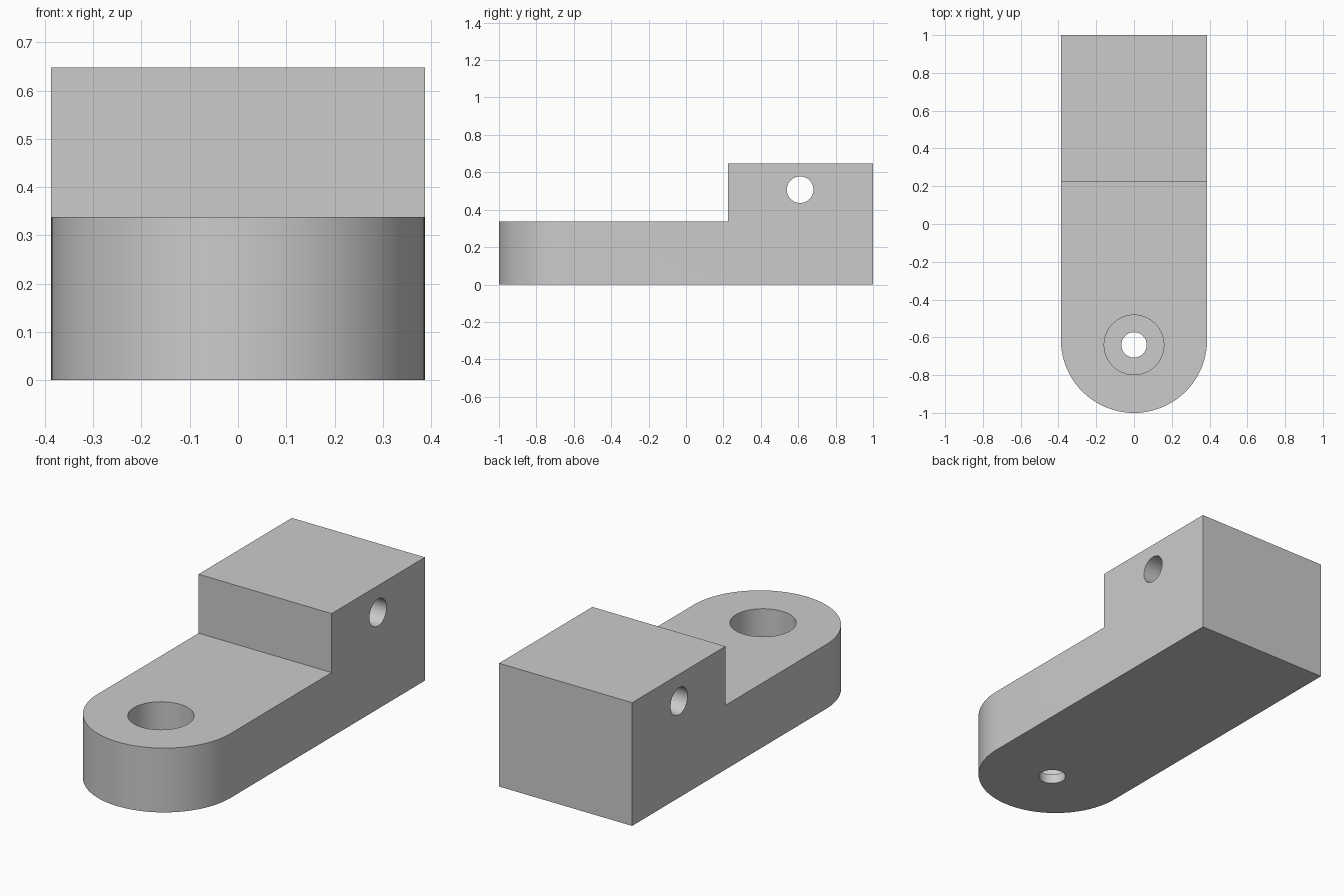
import bpy, bmesh
from math import pi, sin, cos, radians
from mathutils import Matrix

if "Cube" in bpy.data.objects:
    bpy.data.objects.remove(bpy.data.objects["Cube"])

HALF_W, TOP, STEP_Z, STEP_Y = 0.387, 0.648, 0.338, 0.225
BOLT_Y = -0.64

grey = bpy.data.materials.new("light_grey")
grey.use_nodes = True
grey.diffuse_color = (0.6, 0.6, 0.6, 1)
grey.node_tree.nodes["Principled BSDF"].inputs["Base Color"].default_value = (0.6, 0.6, 0.6, 1)


def make_object(name, bm):
    bmesh.ops.recalc_face_normals(bm, faces=bm.faces)
    mesh = bpy.data.meshes.new(name)
    bm.to_mesh(mesh)
    bm.free()
    mesh.materials.append(grey)
    obj = bpy.data.objects.new(name, mesh)
    bpy.context.collection.objects.link(obj)
    return obj


def cylinder(name, radius, depth, center, axis="Z"):
    turn = Matrix.Rotation(pi / 2, 4, "Y") if axis == "X" else Matrix()
    bm = bmesh.new()
    bmesh.ops.create_cone(bm, cap_ends=True, segments=64, radius1=radius, radius2=radius,
                          depth=depth, matrix=Matrix.Translation(center) @ turn)
    return make_object(name, bm)


def box(name, size, center):
    bm = bmesh.new()
    bmesh.ops.create_cube(bm, size=1, matrix=Matrix.Translation(center) @ Matrix.Diagonal((*size, 1)))
    return make_object(name, bm)


# Round-nosed plan outline, extruded to full height
steps = 64
arc = [pi + pi * i / steps for i in range(steps + 1)]
outline = [(HALF_W * cos(a), -1 + HALF_W + HALF_W * sin(a)) for a in arc]
outline += [(HALF_W, 1), (-HALF_W, 1)]
bm = bmesh.new()
face = bm.faces.new([bm.verts.new((x, y, 0)) for x, y in outline])
top = bmesh.ops.extrude_face_region(bm, geom=[face])["geom"]
bmesh.ops.translate(bm, vec=(0, 0, TOP),
                    verts=[v for v in top if isinstance(v, bmesh.types.BMVert)])
bracket = make_object("stepped_bracket", bm)

# Step, counterbored bolt hole and cross pin hole
floor_z = 0.05
cutters = [
    box("step_cutter", (2, 2, 1), (0, STEP_Y - 1, STEP_Z + 0.5)),
    cylinder("counterbore_cutter", 0.158, 1, (0, BOLT_Y, floor_z + 0.5)),
    cylinder("bolt_hole_cutter", 0.067, 1, (0, BOLT_Y, 0)),
    cylinder("pin_hole_cutter", 0.071, 2, (0, 0.61, 0.507), "X"),
]
bpy.ops.object.select_all(action="DESELECT")
bpy.context.view_layer.objects.active = bracket
bracket.select_set(True)
for cutter in cutters:
    cutter.hide_render = True
    mod = bracket.modifiers.new(cutter.name, "BOOLEAN")
    mod.operation = "DIFFERENCE"
    mod.solver = "EXACT"
    mod.object = cutter
    bpy.ops.object.modifier_apply(modifier=mod.name)
    bpy.data.objects.remove(cutter)

# Smooth curved walls, crisp edges
bpy.ops.object.shade_smooth_by_angle(angle=radians(30))
